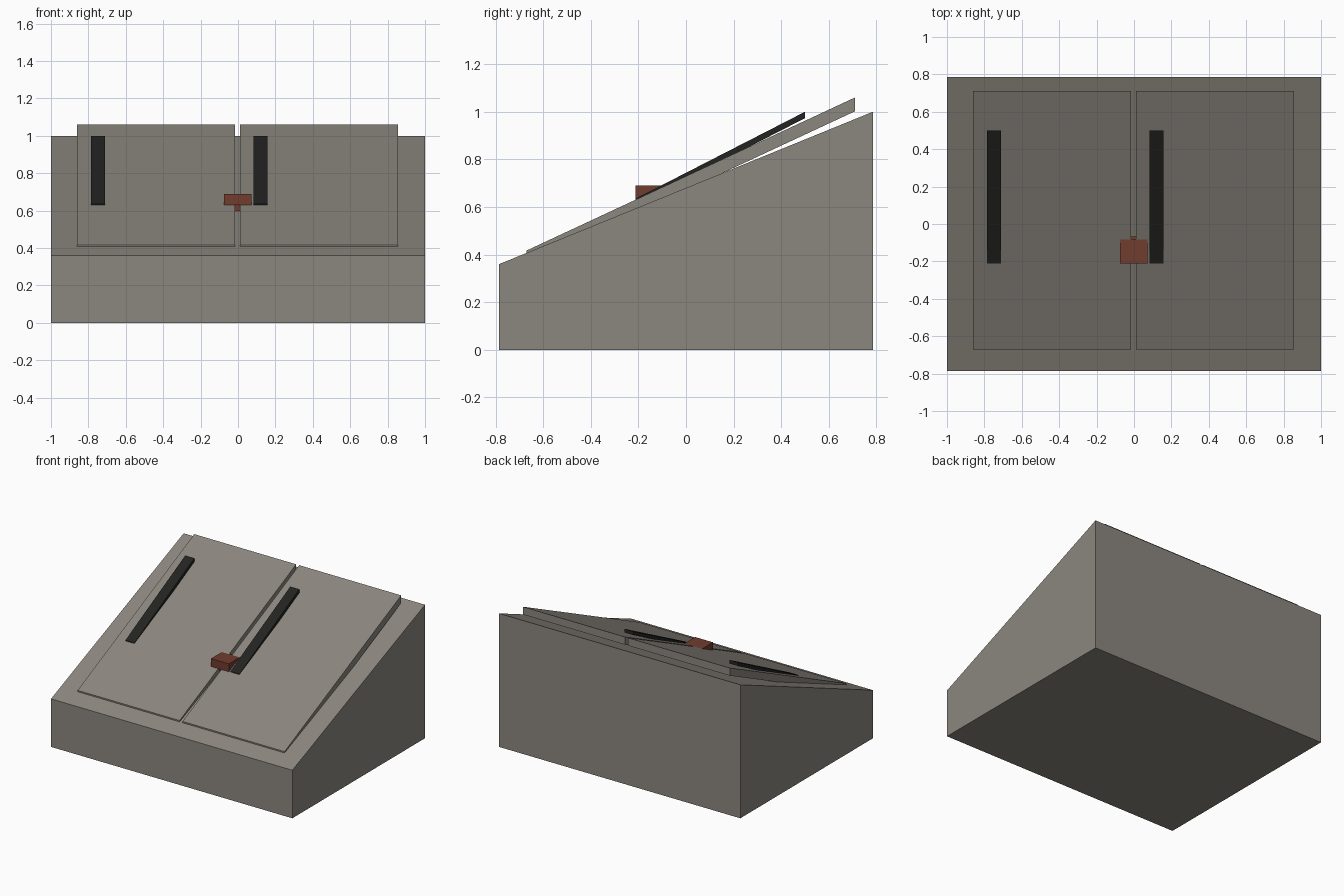
import bpy
import bmesh

default = bpy.data.objects.get("Cube")
if default:
    bpy.data.objects.remove(default, do_unlink=True)


def material(name, colour):
    mat = bpy.data.materials.new(name)
    mat.use_nodes = True
    mat.diffuse_color = (*colour, 1)
    mat.node_tree.nodes["Principled BSDF"].inputs["Base Color"].default_value = (*colour, 1)
    return mat


def prism(name, x0, x1, profile, mat):
    """Extrude a (y, z) side profile from x0 to x1."""
    bm = bmesh.new()
    face = bm.faces.new([bm.verts.new((x0, y, z)) for y, z in profile])
    side = bmesh.ops.extrude_face_region(bm, geom=[face])
    moved = [v for v in side["geom"] if isinstance(v, bmesh.types.BMVert)]
    bmesh.ops.translate(bm, vec=(x1 - x0, 0, 0), verts=moved)
    bmesh.ops.recalc_face_normals(bm, faces=bm.faces)
    mesh = bpy.data.meshes.new(name)
    bm.to_mesh(mesh)
    bm.free()
    mesh.materials.append(mat)
    obj = bpy.data.objects.new(name, mesh)
    bpy.context.collection.objects.link(obj)
    return obj


def slab(y0, z0, y1, z1, thick):
    """Sloping board profile with upright ends, given its top edge."""
    return [(y0, z0 - thick), (y1, z1 - thick), (y1, z1), (y0, z0)]


stone = material("warm grey", (0.26, 0.24, 0.21))
iron = material("black iron", (0.017, 0.017, 0.016))
rust = material("rusty brown", (0.165, 0.045, 0.028))

# Sloped bulkhead body
prism("body", -1, 1, [(-0.785, 0), (0.785, 0), (0.785, 1), (-0.785, 0.36)], stone)

# Two hatch doors, each with a long handle bar
door = slab(-0.67, 0.417, 0.71, 1.06, 0.058)
bar = slab(-0.21, 0.636, 0.5, 1.0, 0.027)
for side, x in (("right", -0.86), ("left", 0.01)):
    prism(side + "_door", x, x + 0.845, door, stone)
    prism(side + "_handle", x + 0.073, x + 0.148, bar, iron)

# Lock block with its tongue in the gap between the doors
prism("lock", -0.075, 0.073, slab(-0.212, 0.69, -0.08, 0.69, 0.06), rust)
prism("lock_tongue", -0.015, 0.01, slab(-0.2, 0.67, -0.066, 0.67, 0.1), rust)
